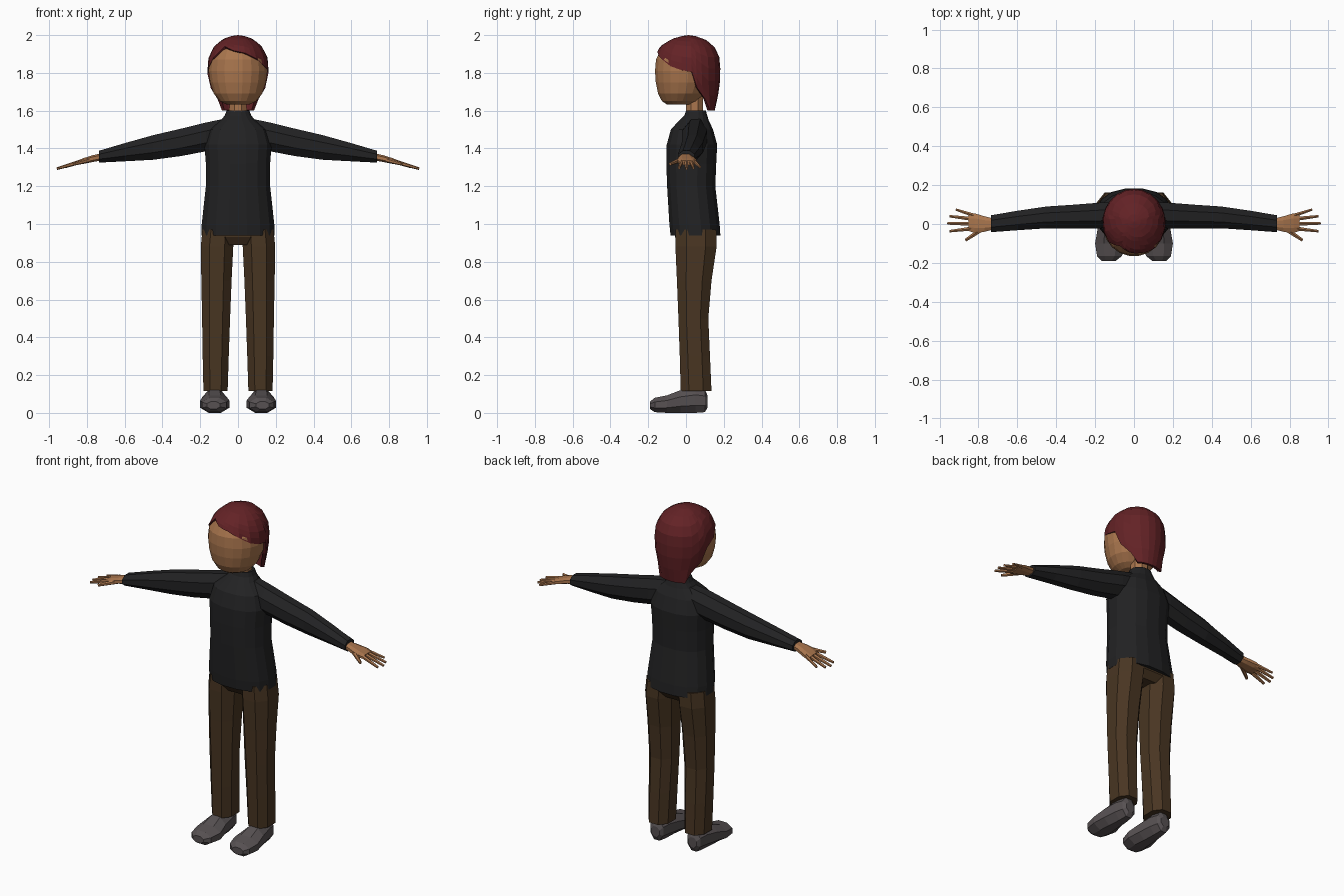
import bpy, bmesh, math
from mathutils import Vector


def material(name, rgb):
    m = bpy.data.materials.new(name)
    m.diffuse_color = (*rgb, 1)
    return m


SKIN = material("skin", (0.40, 0.18, 0.075))
HAIR = material("dark_red_hair", (0.125, 0.016, 0.019))
SHIRT = material("black_shirt", (0.016, 0.016, 0.017))
PANTS = material("brown_pants", (0.066, 0.036, 0.016))
SHOES = material("grey_shoes", (0.095, 0.082, 0.085))


def finish(name, bm, mat, mirror=False):
    bmesh.ops.recalc_face_normals(bm, faces=bm.faces)
    me = bpy.data.meshes.new(name)
    bm.to_mesh(me)
    bm.free()
    me.materials.append(mat)
    ob = bpy.data.objects.new(name, me)
    bpy.context.collection.objects.link(ob)
    if mirror:
        ob.modifiers.new("mirror", 'MIRROR').use_mirror_merge = False
    return ob


def outline(n, p):
    """Superellipse with n corners that fills the square from -1 to 1."""
    pts = []
    for i in range(n):
        a = 2 * math.pi * (i + 0.5) / n
        pts.append([math.copysign(abs(f(a)) ** (2 / p), f(a)) for f in (math.cos, math.sin)])
    mu, mv = (max(q[k] for q in pts) for k in (0, 1))
    return [(u / mu, v / mv) for u, v in pts]


def loft(name, rings, mat, axis='Z', n=8, p=2.0, mirror=False):
    """Rings are (position on axis, a min, a max, b min, b max)."""
    bm = bmesh.new()
    loops = []
    for t, a0, a1, b0, b1 in rings:
        loop = []
        for u, v in outline(n, p):
            a = (a0 + a1) / 2 + u * (a1 - a0) / 2
            b = (b0 + b1) / 2 + v * (b1 - b0) / 2
            loop.append(bm.verts.new({'X': (t, a, b), 'Y': (a, t, b), 'Z': (a, b, t)}[axis]))
        loops.append(loop)
    for lo, hi in zip(loops, loops[1:]):
        for i in range(n):
            j = (i + 1) % n
            bm.faces.new((lo[i], lo[j], hi[j], hi[i]))
    bm.faces.new(loops[0])
    bm.faces.new(loops[-1])
    return finish(name, bm, mat, mirror)


def body(rows):
    """Rows of (z, half width, front y, back y) become symmetric rings."""
    return [(z, -w, w, f, b) for z, w, f, b in rows]


def interp(table, x):
    for lo, hi in zip(table, table[1:]):
        if x <= hi[0]:
            k = max(0, (x - lo[0]) / (hi[0] - lo[0]))
            return [a + (b - a) * k for a, b in zip(lo, hi)][1:]
    return list(table[-1][1:])


# Sweater
loft("sweater_body", body([
    (0.94, 0.192, -0.082, 0.182), (1.0, 0.192, -0.088, 0.178),
    (1.2, 0.17, -0.1, 0.155), (1.32, 0.17, -0.104, 0.16),
    (1.42, 0.178, -0.102, 0.165), (1.5, 0.155, -0.08, 0.143),
    (1.55, 0.09, -0.035, 0.12), (1.575, 0.07, -0.008, 0.112),
    (1.6, 0.06, 0.0, 0.105)]), SHIRT, n=16, p=2.3)
loft("sleeve", [
    (0.06, 0.0, 0.11, 1.41, 1.56), (0.17, -0.022, 0.11, 1.385, 1.537),
    (0.3, -0.022, 0.1, 1.36, 1.505), (0.45, -0.022, 0.09, 1.34, 1.47),
    (0.6, -0.032, 0.068, 1.332, 1.428), (0.735, -0.042, 0.045, 1.325, 1.388)],
    SHIRT, 'X', mirror=True)

# Trousers
loft("trouser_seat", body([
    (0.89, 0.12, -0.03, 0.13), (0.93, 0.185, -0.058, 0.162),
    (1.0, 0.18, -0.06, 0.16)]), PANTS, n=12, p=2.5)
loft("trouser_leg", [
    (0.115, 0.055, 0.183, -0.028, 0.135), (0.3, 0.049, 0.187, -0.033, 0.127),
    (0.5, 0.042, 0.19, -0.04, 0.118), (0.7, 0.034, 0.194, -0.048, 0.135),
    (0.88, 0.025, 0.197, -0.056, 0.162), (0.97, 0.02, 0.188, -0.055, 0.16)],
    PANTS, p=2.3, mirror=True)

# Shoes
loft("shoe", [
    (-0.19, 0.095, 0.165, 0.02, 0.06), (-0.165, 0.062, 0.19, 0.004, 0.08),
    (-0.1, 0.046, 0.2, 0.0, 0.093), (-0.03, 0.06, 0.188, 0.0, 0.12),
    (0.05, 0.07, 0.175, 0.0, 0.135), (0.1, 0.08, 0.165, 0.004, 0.125),
    (0.115, 0.095, 0.15, 0.03, 0.09)], SHOES, 'Y', mirror=True)

# Neck and head
loft("neck", body([(1.57, 0.047, 0.0, 0.09), (1.7, 0.045, 0.0, 0.09)]), SKIN)
loft("head", body([
    (1.632, 0.06, -0.1, 0.03), (1.65, 0.095, -0.127, 0.06),
    (1.69, 0.128, -0.148, 0.1), (1.75, 0.148, -0.16, 0.13),
    (1.81, 0.156, -0.164, 0.14), (1.87, 0.15, -0.159, 0.14),
    (1.92, 0.125, -0.135, 0.12), (1.965, 0.07, -0.075, 0.07)]), SKIN, n=20)

# Hair shell: outer shape by height, cut off along a hairline by angle from the front
SHAPE = [(1.6, 0.11, 0.02, 0.152), (1.66, 0.12, -0.06, 0.165), (1.72, 0.15, -0.15, 0.178),
         (1.8, 0.164, -0.171, 0.183), (1.88, 0.158, -0.167, 0.178), (1.94, 0.128, -0.138, 0.15),
         (1.98, 0.08, -0.075, 0.1), (1.995, 0.035, -0.02, 0.05)]
HAIRLINE = [(-180, 1.6), (-130, 1.6), (-116, 1.66), (-106, 1.72), (-98, 1.8), (-75, 1.83),
            (-55, 1.88), (-33, 1.94), (-10, 1.918), (15, 1.905), (38, 1.875), (60, 1.835),
            (80, 1.815), (98, 1.805), (106, 1.72), (116, 1.66), (130, 1.6), (180, 1.6)]
ANGLES = sorted({h[0] for h in HAIRLINE[1:]} | {-165, -148, -45, -22, 2, 27, 148, 165})
ROWS = 8
bm = bmesh.new()
top = bm.verts.new((0, 0.012, 2.0))
columns = []
for ang in ANGLES:
    end = interp(HAIRLINE, ang)[0]
    col = []
    for r in range(ROWS):
        z = 1.995 + (end - 1.995) * (r / (ROWS - 1)) ** 1.5
        w, f, b = interp(SHAPE, z)
        a = math.radians(ang)
        col.append(bm.verts.new((w * math.sin(a), (f + b) / 2 - math.cos(a) * (b - f) / 2, z)))
    columns.append(col)
for c, d in zip(columns, columns[1:] + columns[:1]):
    bm.faces.new((top, c[0], d[0]))
    for r in range(ROWS - 1):
        bm.faces.new((c[r], c[r + 1], d[r + 1], d[r]))
hair = finish("hair", bm, HAIR)
shell = hair.modifiers.new("thickness", 'SOLIDIFY')
shell.thickness = 0.02
shell.offset = -1

# Hands
loft("palm", [
    (0.72, -0.028, 0.028, 1.337, 1.375), (0.77, -0.04, 0.04, 1.328, 1.364),
    (0.82, -0.046, 0.055, 1.318, 1.348), (0.85, -0.036, 0.05, 1.313, 1.336)],
    SKIN, 'X', p=2.5, mirror=True)


def finger(name, base, tip, r):
    base, tip = Vector(base), Vector(tip)
    d = tip - base
    bm = bmesh.new()
    bmesh.ops.create_cone(bm, cap_ends=True, segments=6, radius1=r, radius2=r * 0.6, depth=d.length)
    rot = d.to_track_quat('Z', 'Y').to_matrix().to_4x4()
    bmesh.ops.transform(bm, matrix=rot, verts=bm.verts)
    bmesh.ops.translate(bm, vec=(base + tip) / 2, verts=bm.verts)
    finish(name, bm, SKIN, True)


finger("little_finger", (0.82, 0.043, 1.333), (0.915, 0.074, 1.302), 0.011)
finger("ring_finger", (0.83, 0.026, 1.33), (0.948, 0.04, 1.296), 0.012)
finger("middle_finger", (0.83, 0.001, 1.33), (0.959, 0.003, 1.293), 0.012)
finger("index_finger", (0.83, -0.023, 1.33), (0.948, -0.037, 1.296), 0.012)
finger("thumb", (0.775, -0.022, 1.342), (0.866, -0.083, 1.318), 0.014)
